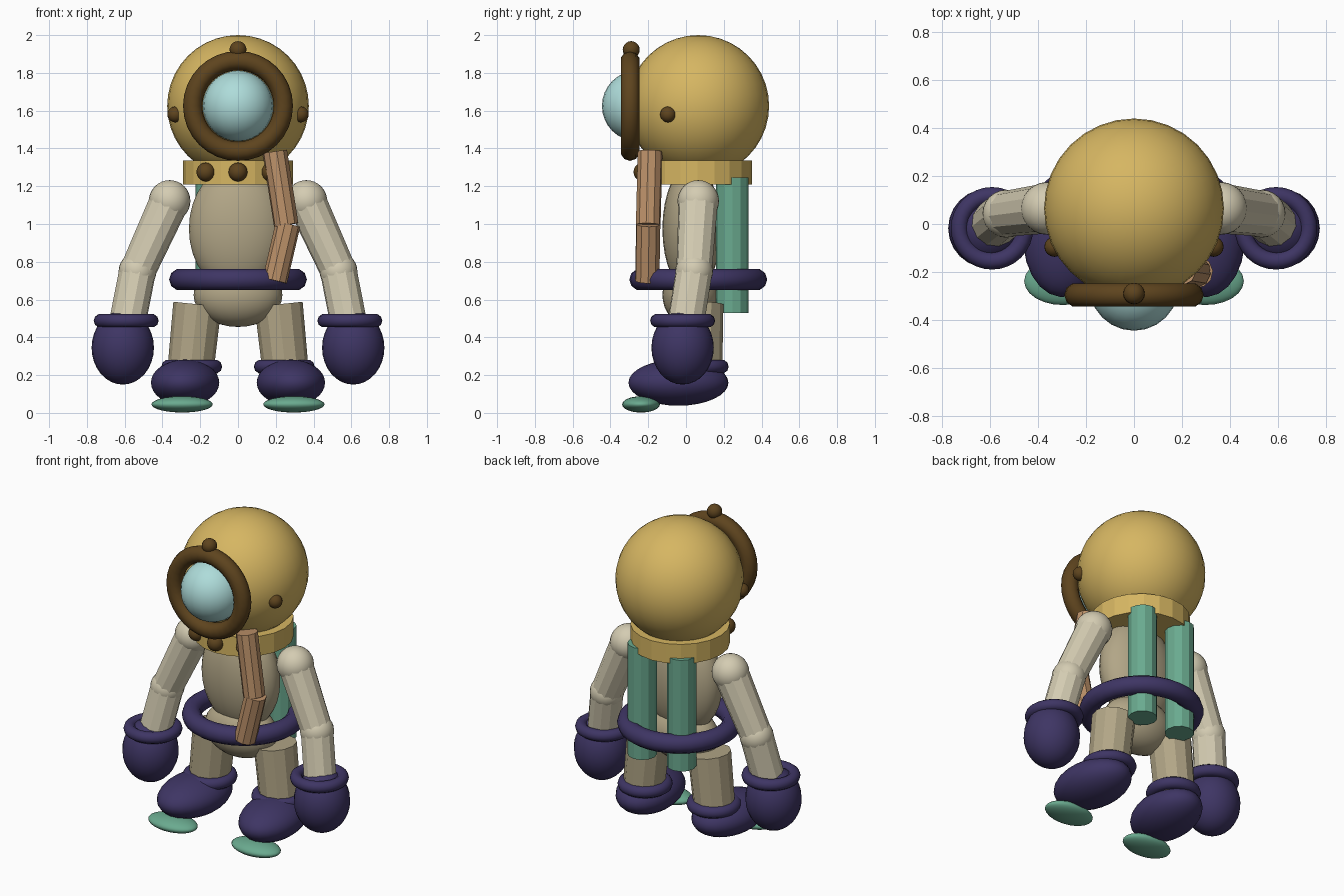
import bpy
import math
from mathutils import Vector

if "Cube" in bpy.data.objects:
    bpy.data.objects.remove(bpy.data.objects["Cube"])


def make_mat(name, rgb):
    m = bpy.data.materials.new(name)
    lin = [((c / 255 + 0.055) / 1.055) ** 2.4 for c in rgb]
    m.diffuse_color = (*lin, 1)
    m.use_nodes = True
    m.node_tree.nodes["Principled BSDF"].inputs["Base Color"].default_value = m.diffuse_color
    return m


GOLD = make_mat("brass gold", (214, 182, 98))
BROWN = make_mat("dark bronze", (94, 68, 30))
GLASS = make_mat("pale blue glass", (174, 220, 218))
SUIT = make_mat("canvas khaki", (178, 166, 135))
SLEEVE = make_mat("light canvas", (212, 204, 178))
NAVY = make_mat("indigo rubber", (62, 53, 100))
TEAL = make_mat("sea green", (106, 170, 143))
TAN = make_mat("tan hose", (188, 145, 105))


def finish(name, mat, smooth):
    o = bpy.context.object
    o.name = name
    o.data.materials.append(mat)
    if smooth:
        bpy.ops.object.shade_smooth()
    else:
        bpy.ops.object.shade_flat()
    return o


def ball(name, mat, loc, radii, yaw=0, seg=24, rings=16):
    bpy.ops.mesh.primitive_uv_sphere_add(segments=seg, ring_count=rings, location=loc)
    o = finish(name, mat, True)
    o.scale = radii if isinstance(radii, tuple) else (radii,) * 3
    o.rotation_euler = (0, 0, yaw)
    return o


def ring(name, mat, loc, major, minor, rot=(0, 0, 0)):
    bpy.ops.mesh.primitive_torus_add(location=loc, rotation=rot, major_radius=major,
                                     minor_radius=minor, major_segments=32, minor_segments=10)
    return finish(name, mat, True)


def tube(name, mat, a, b, ra, rb, sides=12):
    a, b = Vector(a), Vector(b)
    bpy.ops.mesh.primitive_cone_add(vertices=sides, radius1=ra, radius2=rb,
                                    depth=(b - a).length, location=(a + b) / 2)
    o = finish(name, mat, False)
    o.rotation_euler = (b - a).to_track_quat('Z', 'Y').to_euler()
    return o


# Helmet with collar, porthole and bolts
ball("helmet", GOLD, (0, 0.065, 1.625), 0.375, seg=32, rings=20)
tube("collar", GOLD, (0, 0.06, 1.21), (0, 0.06, 1.335), 0.29, 0.29, 20)
ring("porthole_rim", BROWN, (0, -0.296, 1.625), 0.24, 0.051, (math.pi / 2, 0, 0))
ball("porthole_glass", GLASS, (0, -0.258, 1.625), 0.187)
ball("top_bolt", BROWN, (0, -0.29, 1.923), 0.045, seg=16, rings=10)
for x, y in ((-0.17, -0.175), (0, -0.228), (0.17, -0.175)):
    ball("collar_bolt", BROWN, (x, y, 1.275), 0.05, seg=16, rings=10)

# Body and belt
ball("torso", SUIT, (0, 0.03, 0.975), (0.26, 0.155, 0.34))
ball("hips", SUIT, (0, 0.03, 0.625), (0.235, 0.155, 0.17))
ring("belt", NAVY, (0, 0.065, 0.706), 0.307, 0.058)

# Bent air hose in two lengths
tube("upper_hose", TAN, (0.255, -0.2, 0.995), (0.195, -0.19, 1.383), 0.066, 0.066, 10)
tube("lower_hose", TAN, (0.195, -0.205, 0.7), (0.265, -0.2, 1.0), 0.066, 0.066, 10)

# Mirrored parts: limbs, gloves, boots, tanks
for s, side in ((-1, "right"), (1, "left")):
    shoulder = (s * 0.362, 0.065, 1.122)
    elbow = (s * 0.532, 0.043, 0.75)
    wrist = (s * 0.585, 0.0, 0.48)
    ball(side + "_helmet_bolt", BROWN, (s * 0.332, -0.095, 1.58), 0.042, seg=16, rings=10)
    ball(side + "_shoulder", SLEEVE, shoulder, 0.11)
    tube(side + "_upper_arm", SLEEVE, shoulder, elbow, 0.105, 0.095)
    ball(side + "_elbow", SLEEVE, elbow, 0.1)
    tube(side + "_forearm", SLEEVE, elbow, wrist, 0.098, 0.098)
    ring(side + "_glove_cuff", NAVY, (s * 0.592, -0.018, 0.488), 0.136, 0.036)
    ball(side + "_glove", NAVY, (s * 0.61, -0.018, 0.345), (0.165, 0.165, 0.195))

    tube(side + "_leg", SUIT, (s * 0.252, 0.07, 0.22), (s * 0.215, 0.07, 0.575), 0.122, 0.128)
    ring(side + "_boot_cuff", NAVY, (s * 0.245, 0.065, 0.245), 0.124, 0.037)
    ball(side + "_boot", NAVY, (s * 0.28, -0.04, 0.16), (0.181, 0.266, 0.122), yaw=s * 0.1)
    ball(side + "_toe_plate", TEAL, (s * 0.296, -0.238, 0.045), (0.162, 0.1, 0.043))

    tube(side + "_tank", TEAL, (s * 0.14, 0.245, 0.53), (s * 0.14, 0.245, 1.245), 0.086, 0.086)
